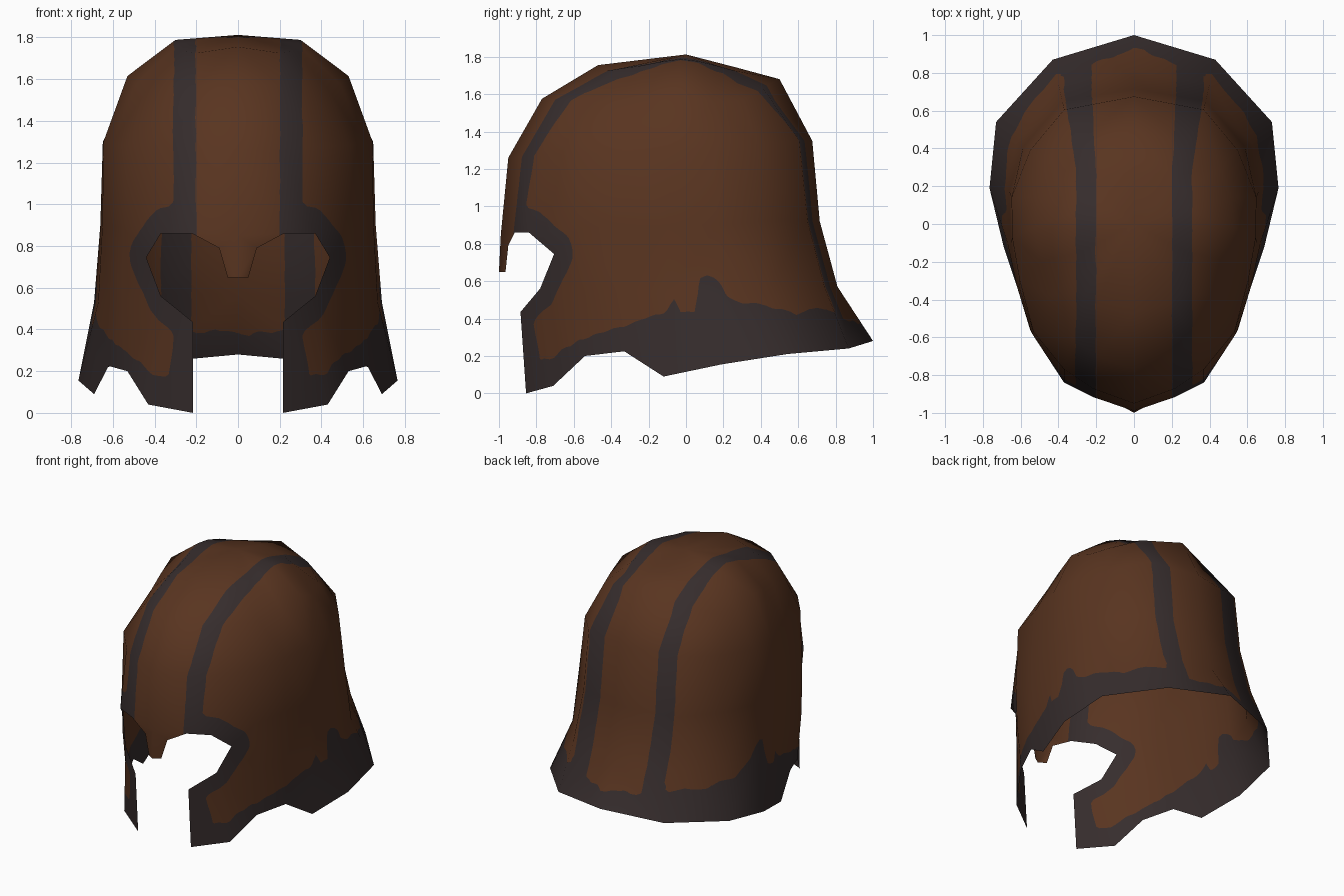
import bpy, bmesh
from mathutils import Vector, noise
from mathutils.bvhtree import BVHTree
from mathutils.interpolate import poly_3d_calc
from mathutils.geometry import intersect_point_line

if "Cube" in bpy.data.objects:
    bpy.data.objects.remove(bpy.data.objects["Cube"])

# Half rings of the bowl, running from the front centre to the back centre
apex = (0, 0.0, 1.812)
crown = [(0, -.47, 1.755), (.2, -.42, 1.725), (.255, -.36, 1.735), (.27, -.25, 1.75), (.285, -.15, 1.77),
         (.3, -.03, 1.788), (.295, .07, 1.775), (.27, .17, 1.75), (.2, .26, 1.725), (0, .27, 1.742)]
upper = [(0, -.77, 1.575), (.2, -.7, 1.57), (.325, -.6, 1.565), (.44, -.38, 1.54), (.49, -.2, 1.575),
         (.53, -.02, 1.615), (.515, .14, 1.557), (.45, .3, 1.565), (.28, .41, 1.635), (0, .5, 1.68)]
temple = [(0, -.95, 1.26), (.22, -.87, 1.265), (.37, -.77, 1.275), (.533, -.57, 1.283), (.605, -.3, 1.29),
          (.645, -.07, 1.3), (.648, .14, 1.3), (.55, .39, 1.32), (.37, .605, 1.35), (0, .675, 1.35)]
brow = [(0, -.99, .85), (.22, -.915, .86), (.37, -.84, .86), (.54, -.58, .88), (.61, -.33, .9),
        (.65, -.1, .9), (.66, .17, .9), (.587, .408, .92), (.38, .65, .92), (0, .715, .92)]
# Neck guard rings start behind the cheek
neck = [(.55, -.56, .55), (.62, -.33, .55), (.67, -.1, .53), (.69, .19, .53),
        (.62, .435, .55), (.4, .74, .57), (0, .81, .57)]
rim = [(.53, -.54, .2), (.62, -.33, .225), (.69, -.12, .09), (.765, .19, .155),
       (.73, .54, .21), (.43, .87, .24), (0, 1.0, .28)]
# Eye opening, cheek plate and nose guard corners
eye_back, eye_low, cheek_top = (.44, -.705, .745), (.37, -.78, .56), (.215, -.885, .435)
cheek_tip, cheek_bottom = (.215, -.855, 0), (.43, -.71, .04)
nose_tip, nose_side, nose_top = (0, -1, .65), (.05, -.965, .65), (.09, -.95, .79)


def strip(a, b):
    return [(a[i], a[i + 1], b[i + 1], b[i]) for i in range(len(a) - 1)]


faces = [(apex, crown[i], crown[i + 1]) for i in range(9)]
for a, b in ((crown, upper), (upper, temple), (temple, brow), (brow[3:], neck), (neck, rim)):
    faces += strip(a, b)
faces += [(brow[2], eye_back, brow[3]), (eye_back, neck[0], brow[3]), (eye_back, eye_low, neck[0]),
          (eye_low, cheek_bottom, rim[0], neck[0]), (eye_low, cheek_top, cheek_tip, cheek_bottom),
          (nose_tip, nose_side, nose_top, brow[0]), (nose_top, brow[1], brow[0])]

# Mirrored low-poly shell
bm = bmesh.new()
for s in (1, -1):
    for f in faces:
        pts = f if s == 1 else f[::-1]
        bm.faces.new([bm.verts.new((p[0] * s, p[1], p[2])) for p in pts])
bmesh.ops.remove_doubles(bm, verts=bm.verts[:], dist=1e-4)
bmesh.ops.triangulate(bm, faces=bm.faces[:])
bmesh.ops.recalc_face_normals(bm, faces=bm.faces[:])
if sum(f.normal.dot(f.calc_center_median() - Vector((0, 0, .6))) for f in bm.faces) < 0:
    bmesh.ops.reverse_faces(bm, faces=bm.faces[:])
bm.normal_update()
bm.faces.ensure_lookup_table()
low = bm.copy()
low.normal_update()
low.faces.ensure_lookup_table()
tree = BVHTree.FromBMesh(low)

# Trim pattern: negative values are dark
trim_path = [Vector(p) for p in (brow[1], brow[2], eye_back, eye_low, cheek_top, cheek_tip, cheek_bottom)]
rim_trim = [(-1, .1), (-.78, .16), (-.55, .29), (-.3, .37), (-.12, .43), (-.06, .5), (-.03, .44), (.05, .44),
            (.08, .64), (.16, .62), (.22, .53), (.4, .47), (.6, .43), (.75, .45), (.85, .39), (1.1, .36)]


def rim_height(y):
    for (y0, z0), (y1, z1) in zip(rim_trim, rim_trim[1:]):
        if y <= y1:
            return z0 + (z1 - z0) * (y - y0) / (y1 - y0)
    return rim_trim[-1][1]


def segment_distance(p, a, b):
    q, t = intersect_point_line(p, a, b)
    return (p - a.lerp(b, min(1, max(0, t)))).length


def pattern(co):
    p = Vector((abs(co.x), co.y, co.z))
    rough = noise.noise(co * 11)
    t = min(1, max(0, (p.y - .3) / .4))
    stripe = abs(p.x - .255 - .042 * t) - .053 - .02 * t + .006 * rough
    # Trim is wider round the eye and towards the cheek tip
    width = .105 + .02 * min(1, max(0, (p.z - .5) / .2)) + .05 * min(1, max(0, (.4 - p.z) / .25))
    trim = min(segment_distance(p, a, b) for a, b in zip(trim_path, trim_path[1:])) - width + .012 * rough
    trim = max(trim, .2 - p.x)
    bottom = p.z - rim_height(p.y) + .03 * rough
    return min(stripe, trim, bottom)


# Refine the shell, then cut it along the edge of the trim
for _ in range(3):
    bmesh.ops.subdivide_edges(bm, edges=bm.edges[:], cuts=1, use_grid_fill=True)
    bmesh.ops.triangulate(bm, faces=[f for f in bm.faces if len(f.verts) > 3])
value = {v: pattern(v.co) for v in bm.verts}
cuts = set()
for e in bm.edges[:]:
    v, w = e.verts
    a, b = value[v], value[w]
    if a * b < 0:
        cuts.add(bmesh.utils.edge_split(e, v, min(.97, max(.03, a / (a - b))))[1])
for f in bm.faces[:]:
    pair = [v for v in f.verts if v in cuts]
    if len(pair) == 2:
        bmesh.utils.face_split(f, pair[0], pair[1])
for f in bm.faces:
    f.smooth = True
    f.material_index = int(sum(value.get(v, 0) for v in f.verts) < 0)

# Smooth normals carried over from the low-poly shell
bm.verts.index_update()
normals = []
for v in bm.verts:
    face = low.faces[tree.find_nearest(v.co)[2]]
    weights = poly_3d_calc([c.co for c in face.verts], v.co)
    n = Vector()
    for c, k in zip(face.verts, weights):
        n += c.normal * k
    normals.append(n.normalized())

mesh = bpy.data.meshes.new("helmet_shell")
bm.to_mesh(mesh)
bm.free()
low.free()
mesh.normals_split_custom_set_from_vertices(normals)
for name, colour in (("brown_leather", (.1, .035, .0145, 1)), ("dark_trim", (.037, .026, .026, 1))):
    m = bpy.data.materials.new(name)
    m.diffuse_color = colour
    m.use_nodes = True
    m.node_tree.nodes["Principled BSDF"].inputs["Base Color"].default_value = m.diffuse_color
    mesh.materials.append(m)
helmet = bpy.data.objects.new("helmet_shell", mesh)
bpy.context.collection.objects.link(helmet)
